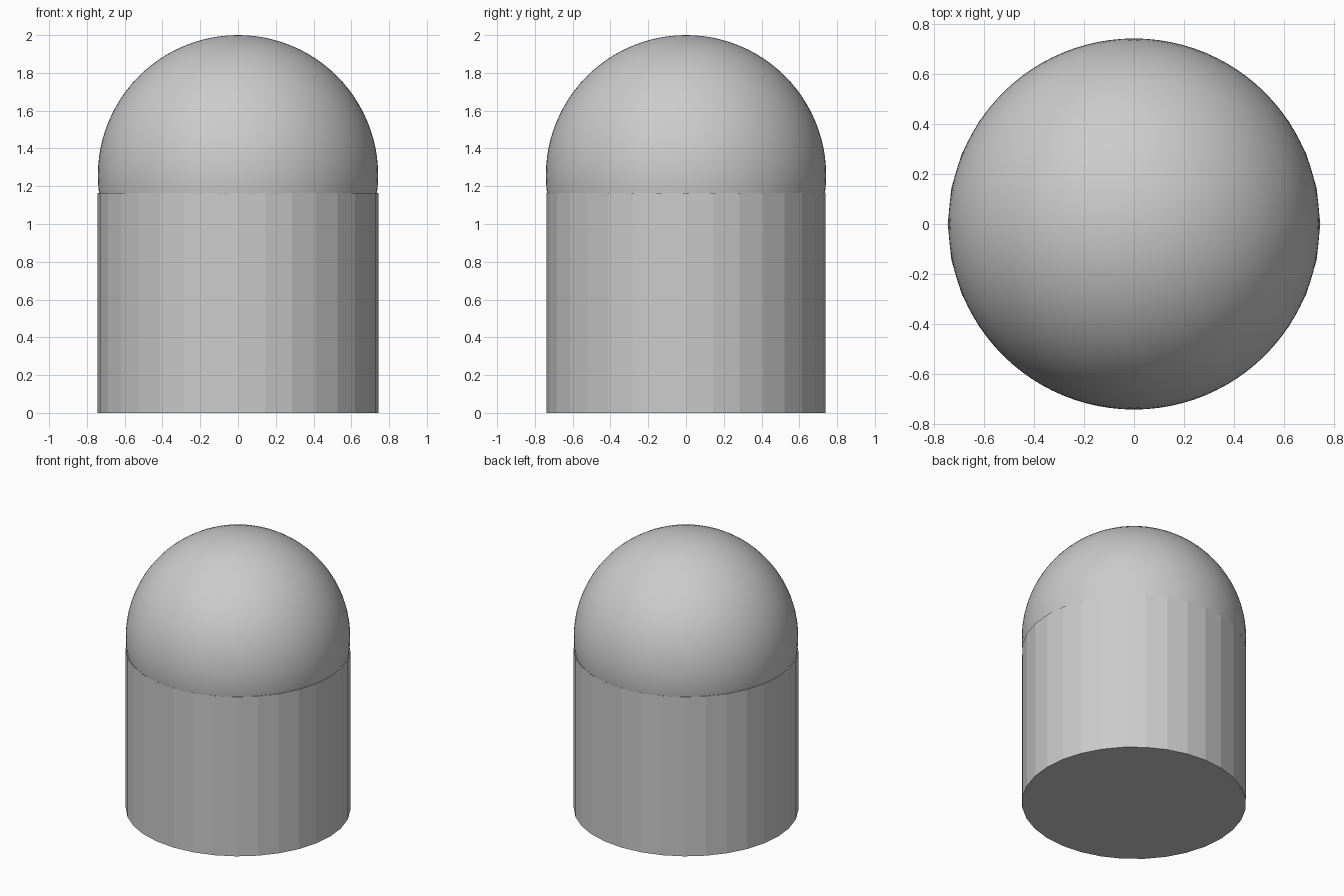
import bpy

if "Cube" in bpy.data.objects:
    bpy.data.objects.remove(bpy.data.objects["Cube"])

# Faceted 32-sided body, very slightly narrower front to back
BODY_TOP = 1.163
bpy.ops.mesh.primitive_cylinder_add(vertices=32, radius=1, depth=BODY_TOP,
                                    location=(0, 0, BODY_TOP / 2))
body = bpy.context.object
body.name = "cylinder_body"
body.scale = (0.745, 0.738, 1)
bpy.ops.object.transform_apply(location=False, rotation=False, scale=True)

# Smooth ball sunk into the top of the body
RADIUS = 0.742
bpy.ops.mesh.primitive_uv_sphere_add(segments=96, ring_count=48, radius=RADIUS,
                                     location=(0, 0, 2 - RADIUS))
dome = bpy.context.object
dome.name = "dome_ball"
bpy.ops.object.shade_smooth()
